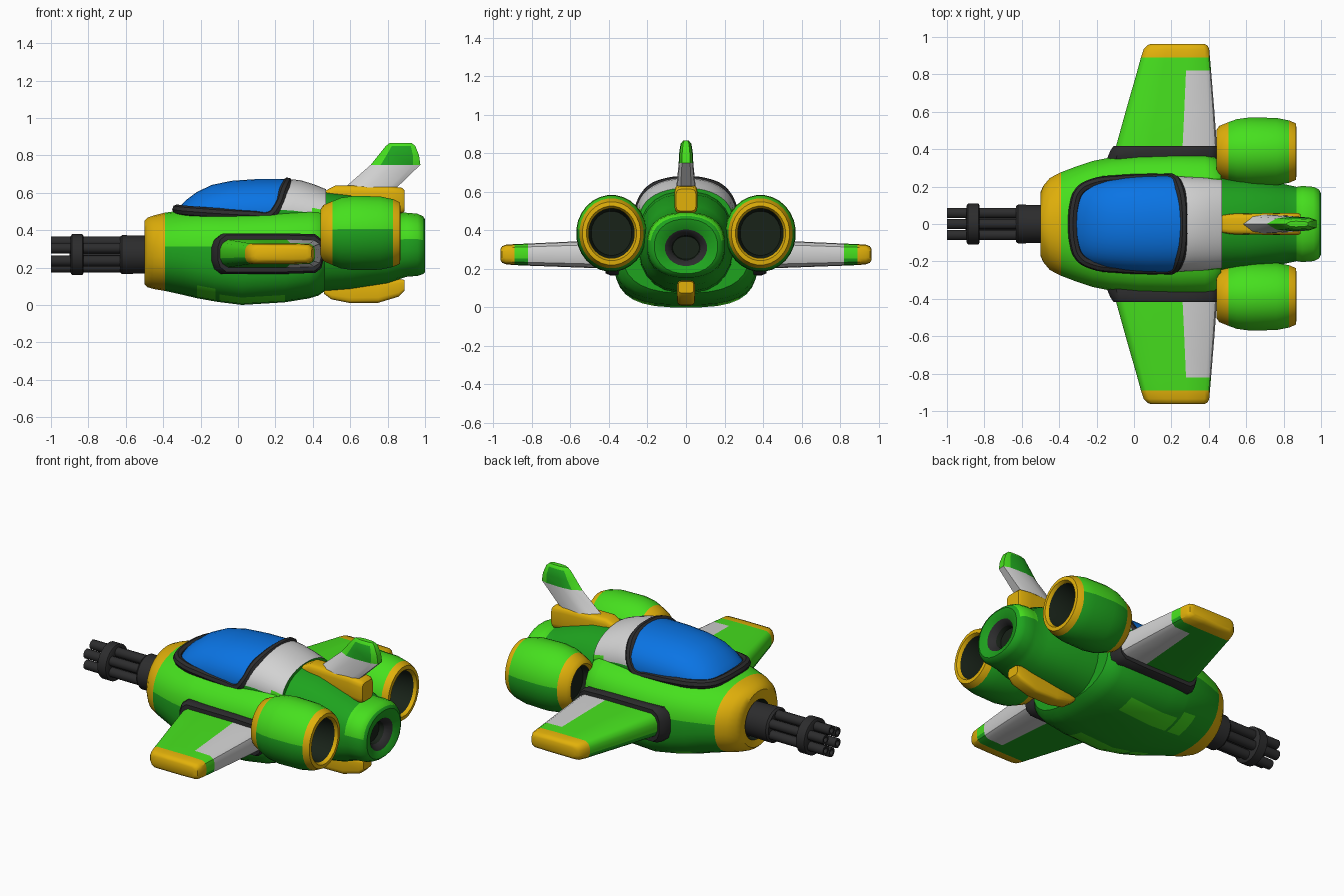
import bpy, bmesh, math
from mathutils import Vector

cube = bpy.data.objects.get("Cube")
if cube:
    bpy.data.objects.remove(cube, do_unlink=True)

# Materials, given as sRGB and stored as linear values
COLOURS = {"light_green": (70, 224, 30), "mid_green": (30, 163, 30),
           "yellow": (226, 177, 10), "white": (210, 210, 210),
           "blue": (10, 116, 228), "black": (44, 44, 45), "dark_hole": (24, 34, 24)}
NAMES = list(COLOURS)
MATS = []
for name, rgb in COLOURS.items():
    m = bpy.data.materials.new(name)
    m.use_nodes = True
    col = [((c / 255 + 0.055) / 1.055) ** 2.4 for c in rgb] + [1]
    m.diffuse_color = col
    m.node_tree.nodes["Principled BSDF"].inputs["Base Color"].default_value = col
    MATS.append(m)


def finish(me, angle=38):
    me.shade_smooth()
    me.set_sharp_from_angle(angle=math.radians(angle))


def loft(name, rings, paint):
    """Skin closed rings, cap both ends. paint: colour name, list per band, or rule.
    The colour 'green' picks the light tone on top and the mid tone elsewhere."""
    bm = bmesh.new()
    rows = [[bm.verts.new(p) for p in r] for r in rings]
    n = len(rows[0])
    tagged = []
    for j in range(len(rows) - 1):
        for k in range(n):
            q = (rows[j][k], rows[j][(k + 1) % n], rows[j + 1][(k + 1) % n], rows[j + 1][k])
            tagged.append((bm.faces.new(q), j))
    tagged.append((bm.faces.new(rows[0]), 0))
    tagged.append((bm.faces.new(rows[-1]), len(rows) - 2))
    bmesh.ops.recalc_face_normals(bm, faces=bm.faces)
    bm.normal_update()
    for f, j in tagged:
        if callable(paint):
            c = paint(f.calc_center_median(), f.normal, j)
        else:
            c = paint if isinstance(paint, str) else paint[j]
        if c == "green":
            c = "light_green" if f.normal.z > 0.1 else "mid_green"
        f.material_index = NAMES.index(c)
    me = bpy.data.meshes.new(name)
    bm.to_mesh(me)
    bm.free()
    for m in MATS:
        me.materials.append(m)
    finish(me)
    bpy.context.collection.objects.link(bpy.data.objects.new(name, me))


def ring(x, hw, zb, zt, e=2.0, n=32, cy=0.0, shear=0.0):
    """Superellipse cross-section across the x axis."""
    pts, zc, hh = [], (zb + zt) / 2, (zt - zb) / 2
    for k in range(n):
        a = 2 * math.pi * (k + 0.5) / n
        c, s = math.cos(a), math.sin(a)
        y = hw * math.copysign(abs(c) ** (2 / e), c)
        z = zc + hh * math.copysign(abs(s) ** (2 / e), s)
        pts.append(Vector((x + shear * (z - 0.55), cy + y, z)))
    return pts


def disc(x, r, zc, cy=0.0, n=24, squash=1.0):
    return ring(x, r * squash, zc - r, zc + r, 2, n, cy)


# Main hull with nose ring and lower panels
hull = [(-.45, .11, .16, .38, 2), (-.49, .12, .15, .39, 2), (-.5, .17, .11, .45, 2),
        (-.485, .205, .095, .468, 2.1), (-.45, .247, .085, .48, 2.2), (-.39, .278, .075, .495, 2.3),
        (-.3, .312, .055, .508, 2.4), (-.22, .338, .036, .512, 2.6), (-.12, .358, .018, .512, 2.8),
        (-.1, .361, .015, .512, 2.8), (.02, .371, 0, .512, 3), (.25, .375, .014, .52, 3),
        (.38, .372, .035, .525, 3), (.43, .362, .05, .525, 2.9), (.465, .33, .075, .515, 2.6)]


def hull_paint(c, n, j):
    if j == 0:
        return "dark_hole"
    if j < 5:
        return "yellow"
    panel = -.22 < c.x < -.12 or -.1 < c.x < .25
    if panel and n.z < -.6 and .13 < abs(c.y) < .28:
        return "light_green"
    return "green"


loft("hull", [ring(*s) for s in hull], hull_paint)

# Tail body with recessed exhaust
tail = [(.4, .25, .07, .61, 2.4), (.6, .245, .085, .59, 2.4), (.8, .215, .115, .53, 2.4),
        (.87, .2, .14, .495, 2.4), (.9, .205, .15, .495, 2.4), (.96, .2, .155, .49, 2.4),
        (.99, .185, .165, .475, 2.3), (1, .165, .175, .46, 2.2), (.985, .11, .215, .405, 2),
        (.95, .075, .245, .375, 2), (.92, .07, .25, .37, 2)]
loft("tail_body", [ring(*s, 24) for s in tail],
     ["mid_green"] * 3 + ["green"] * 3 + ["mid_green"] * 2 + ["black", "dark_hole"])

# Cockpit glass and the white fairing behind it share one dome
dome = [(-.33, .09, .49, 0), (-.315, .16, .522, 0), (-.28, .198, .56, 0), (-.22, .22, .605, 0),
        (-.14, .236, .643, 0), (-.04, .248, .665, .05), (.08, .255, .674, .15), (.225, .258, .675, .33),
        (.3, .252, .668, .3), (.4, .247, .645, .1), (.47, .24, .62, 0)]


def dome_paint(c, n, j):
    if j < 7:
        return "blue"
    return "white" if c.z > .505 else "green"


loft("cockpit_dome", [ring(x, w, .31, z, 2.15, 40, 0, s) for x, w, z, s in dome], dome_paint)

# Cockpit frame swept around the glass
half = [(-.318, .1, .51), (-.29, .175, .506), (-.22, .216, .5), (-.08, .235, .49), (.08, .242, .482),
        (.17, .243, .48), (.212, .238, .525), (.243, .19, .606), (.26, .118, .642)]
path = [(-.325, 0, .512)] + half + [(.265, 0, .656)] + [(x, -y, z) for x, y, z in reversed(half)]
cu = bpy.data.curves.new("cockpit_frame_path", "CURVE")
cu.dimensions = "3D"
cu.bevel_depth = .027
cu.bevel_resolution = 2
cu.resolution_u = 5
sp = cu.splines.new("BEZIER")
sp.bezier_points.add(len(path) - 1)
sp.use_cyclic_u = True
for bp, p in zip(sp.bezier_points, path):
    bp.co = p
    bp.handle_left_type = bp.handle_right_type = "AUTO"
tmp = bpy.data.objects.new("frame_helper", cu)
bpy.context.collection.objects.link(tmp)
bpy.context.view_layer.update()
frame_mesh = bpy.data.meshes.new_from_object(tmp.evaluated_get(bpy.context.evaluated_depsgraph_get()))
bpy.data.objects.remove(tmp, do_unlink=True)
frame_mesh.materials.clear()
frame_mesh.materials.append(MATS[NAMES.index("black")])
finish(frame_mesh)
bpy.context.collection.objects.link(bpy.data.objects.new("cockpit_frame", frame_mesh))

# Wing sections: chord fraction and thickness fraction
UPPER = [(0, .35), (.025, .75), (.08, 1), (.35, 1), (.66, 1), (.93, .95), (.985, .7), (1, .35)]
SECTION = UPPER + [(u, -v) for u, v in reversed(UPPER)]


def wing_ring(y, x0, x1, z0, z1):
    return [Vector((x0 + (x1 - x0) * u, y, (z0 + z1) / 2 + (z1 - z0) / 2 * v)) for u, v in SECTION]


def wing_paint(c, n, j):
    y = abs(c.y)
    if y > .89:
        return "yellow"
    lead = -.1 + (y - .4) * .28
    trail = .445 - (y - .4) * .08
    if y < .82 and c.x > lead + .66 * (trail - lead):
        return "white"
    return "light_green" if n.z > -.2 else "mid_green"


wing = [(.3, -.12, .45, .2, .352), (.42, -.095, .443, .202, .35), (.6, -.045, .43, .209, .342),
        (.82, .018, .412, .217, .332), (.89, .037, .406, .22, .329), (.935, .052, .402, .224, .326),
        (.955, .07, .392, .232, .318), (.963, .09, .375, .245, .305)]
collar = [(.3, -.15, .455, .168, .372), (.36, -.14, .455, .167, .376), (.395, -.125, .455, .167, .384),
          (.418, -.108, .448, .178, .374)]

# Engine pod: x, radius, and the colour of the band that follows
pod = [(.68, .115, "dark_hole"), (.85, .13, "yellow"), (.868, .142, "yellow"), (.866, .165, "yellow"),
       (.83, .182, "green"), (.76, .197, "green"), (.62, .2, "green"), (.55, .19, "green"),
       (.505, .172, "yellow"), (.455, .15, "yellow"), (.44, .125, "yellow"), (.455, .11, "dark_hole"),
       (.5, .1, "dark_hole")]

for side, s in (("left", 1), ("right", -1)):
    loft(side + "_wing", [wing_ring(s * y, *r) for y, *r in wing], wing_paint)
    loft(side + "_wing_collar", [wing_ring(s * y, *r) for y, *r in collar], "black")
    loft(side + "_engine", [disc(x, r, .385, s * .387, 28, .92) for x, r, c in pod],
         [c for x, r, c in pod])

# Tail fin on its yellow base, and the lower skid
fin = [(.61, .55, .83, .052), (.75, .71, .975, .038), (.8, .75, .968, .036),
       (.85, .79, .948, .028), (.866, .81, .93, .015)]
PLAN = [(0, 0), (.2, .8), (.45, 1), (.85, .9), (1, .55)]
PLAN += [(u, -t) for u, t in reversed(PLAN[1:])]


def fin_paint(c, n, j):
    if j == 0 and c.z < .75:
        return "white"
    return "light_green" if max(n.x, n.z) > .3 else "mid_green"


loft("tail_fin", [[Vector((a + (b - a) * u, w * t, z)) for u, t in PLAN] for z, a, b, w in fin],
     fin_paint)
base = [(.455, .045, .53, .605), (.52, .055, .5, .64), (.8, .06, .495, .637),
        (.875, .06, .49, .628), (.89, .052, .5, .615)]
skid = [(.46, .035, .06, .13), (.5, .043, .03, .13), (.6, .047, .01, .13), (.75, .047, .012, .13),
        (.86, .047, .045, .14), (.89, .04, .075, .135)]
for name, rows in (("fin_base", base), ("lower_skid", skid)):
    loft(name, [ring(*r, 5, 16) for r in rows], "yellow")

# Rotary gun
GZ = .27
loft("gun_housing", [disc(x, r, GZ) for x, r in
     ((-.44, .1), (-.62, .105), (-.632, .095))], "black")
loft("gun_clamp", [disc(x, r, GZ) for x, r in
     ((-.825, .098), (-.832, .11), (-.888, .11), (-.895, .098))], "black")
loft("gun_core", [disc(x, .042, GZ) for x in (-.6, -.9)], "black")
for i in range(6):
    a = math.pi * (i + .5) / 3
    loft(f"gun_barrel_{i + 1}",
         [disc(x, r, GZ + .068 * math.sin(a), .068 * math.cos(a), 10) for x, r in
          ((-.6, .029), (-1, .029), (-1, .017), (-.96, .015))], "black")
